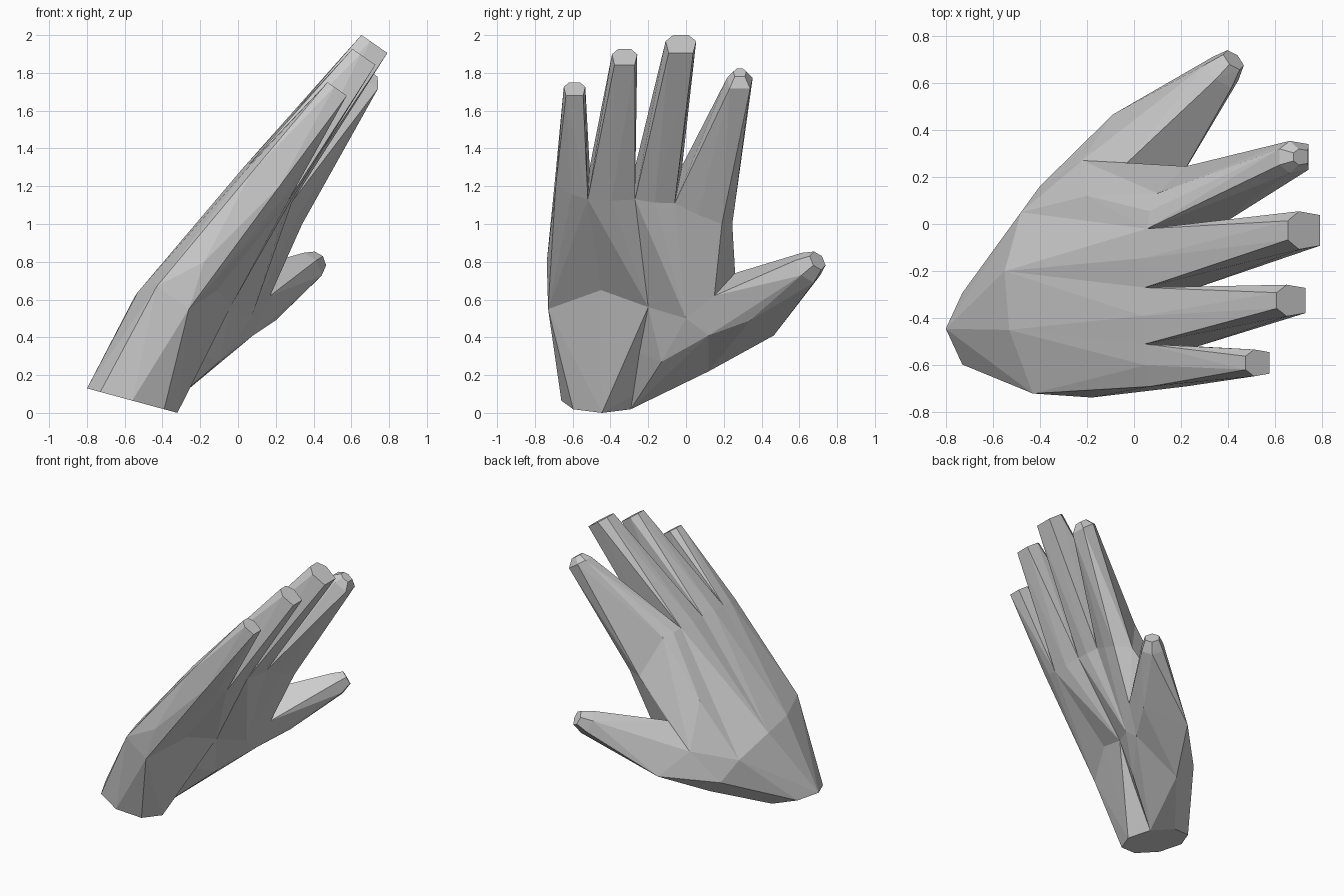
import bpy, bmesh
from math import cos, sin, pi
from mathutils import Vector as V

cube = bpy.data.objects.get("Cube")
if cube:
    bpy.data.objects.remove(cube)

skin = bpy.data.materials.new("plain grey")
skin.use_nodes = True
grey = (0.6, 0.6, 0.6, 1)
skin.diffuse_color = grey
skin.node_tree.nodes["Principled BSDF"].inputs["Base Color"].default_value = grey


def ring(center, axis, side, r_side, r_depth, count=6):
    """Polygon around an axis, with its first corner on the side direction."""
    axis = V(axis).normalized()
    side = V(side)
    side = (side - axis * side.dot(axis)).normalized()
    depth = side.cross(axis)
    turns = [2 * pi * i / count for i in range(count)]
    return [V(center) + side * r_side * cos(t) + depth * r_depth * sin(t) for t in turns]


def hull(name, points):
    """Faceted solid wrapped around the given corners."""
    bm = bmesh.new()
    for p in points:
        bm.verts.new(p)
    bmesh.ops.remove_doubles(bm, verts=bm.verts, dist=0.001)
    res = bmesh.ops.convex_hull(bm, input=bm.verts)
    spare = set(res["geom_interior"] + res["geom_unused"])
    bmesh.ops.delete(bm, geom=[g for g in spare if isinstance(g, bmesh.types.BMVert)], context="VERTS")
    bmesh.ops.recalc_face_normals(bm, faces=bm.faces)
    mesh = bpy.data.meshes.new(name)
    bm.to_mesh(mesh)
    bm.free()
    mesh.materials.append(skin)
    obj = bpy.data.objects.new(name, mesh)
    bpy.context.collection.objects.link(obj)
    return obj


along = V((.57, 0, .82))      # direction the fingers point
palmward = V((.82, 0, -.57))  # direction the palm faces

# Landmarks shared between neighbouring parts
web_back, web_palm = (-.03, .26, .74), (.17, .15, .62)
thumb_ridge = (-.22, .27, .56)
thumb_root = [(-.4, .16, .33), (-.28, .12, .22), (.08, .12, .41)]
fold = (-.23, -.29, .33)

# Heel of the hand and finger gaps: a back and a palm corner on each line
heel = [[(-.43, -.72, .67), (-.26, -.73, .55)],
        [(-.53, -.45, .64), (-.11, -.45, .65)],
        [(-.55, -.2, .61), (-.04, -.2, .56)],
        [(-.48, .05, .48), (.07, 0, .5)],
        [thumb_ridge, web_palm]]
gaps = [[(.07, -.69, 1.27), (.22, -.69, 1.2)],
        [(.045, -.51, 1.3), (.27, -.52, 1.13)],
        [(.045, -.27, 1.3), (.27, -.27, 1.13)],
        [(.055, -.02, 1.31), (.28, -.06, 1.11)],
        [(.1, .13, 1.28), (.34, .19, 1.0)]]
carpal = [p for pair in heel[:4] for p in pair]

# Wrist: slanted octagonal stump flaring into the palm
wrist_end = ring((-.56, -.445, .065), (.26, 0, .96), (0, 1, 0), .215, .248, 8)
hull("wrist", wrist_end + carpal[:6] + [heel[3][0], thumb_root[0], fold])


def knuckle(i):
    """Corners where a finger meets the palm."""
    back, palm = [(V(a) + V(b)) / 2 for a, b in zip(gaps[i], gaps[i + 1])]
    points = [*gaps[i], *gaps[i + 1], back - palmward * .012, palm + palmward * .012]
    if i == 3:
        points.append((.22, .245, 1.0))
    return points


def fingertip(center, width, depth):
    """Six-sided end, broad on the palm side and narrow on the back."""
    outline = [(.5, -1), (1, -.3), (.8, 1)]
    return [V(center) + V((0, s * y * width, 0)) + palmward * n * depth
            for y, n in outline for s in (-1, 1)]


# Each finger continues a column of the palm
fingers = [("pinky", (.525, -.59, 1.715), .057, .062),
           ("ring", (.667, -.325, 1.885), .067, .074),
           ("middle", (.722, -.027, 1.953), .081, .084),
           ("index", (.68, .285, 1.76), .068, .075)]
column_extras = {"pinky": [(-.18, -.737, .8)], "index": [web_back, (-.2, .12, .88)]}
for i, (name, end, width, depth) in enumerate(fingers):
    hull(name + "_palm_column", knuckle(i) + heel[i] + heel[i + 1] + column_extras.get(name, []))
    points = knuckle(i) + fingertip(end, width, depth)
    if name == "index":
        points += fingertip(V(end) + along * .05, width * .5, depth * .5)
    hull(name + "_finger", points)

# Thumb: fleshy base running into the wrist, then a tapering digit with a rounded end
wrist_thumb_side = [p for p in wrist_end if p.y > -.35]
hull("thumb_base", wrist_thumb_side + carpal[4:] + thumb_root
     + [fold, (-.27, -.18, .14), (-.1, -.13, .27), thumb_ridge, web_palm])
reach = V((.6, .65, .47))
thumb_end = V((.375, .645, .768))
hull("thumb", thumb_root + [thumb_ridge, web_palm, web_back, (.14, .36, .735), (.2, .34, .49), (-.09, .465, .41)]
     + ring(thumb_end, reach, (0, 0, 1), .09, .085)
     + ring(thumb_end + reach * .08, reach, (0, 0, 1), .055, .055))
